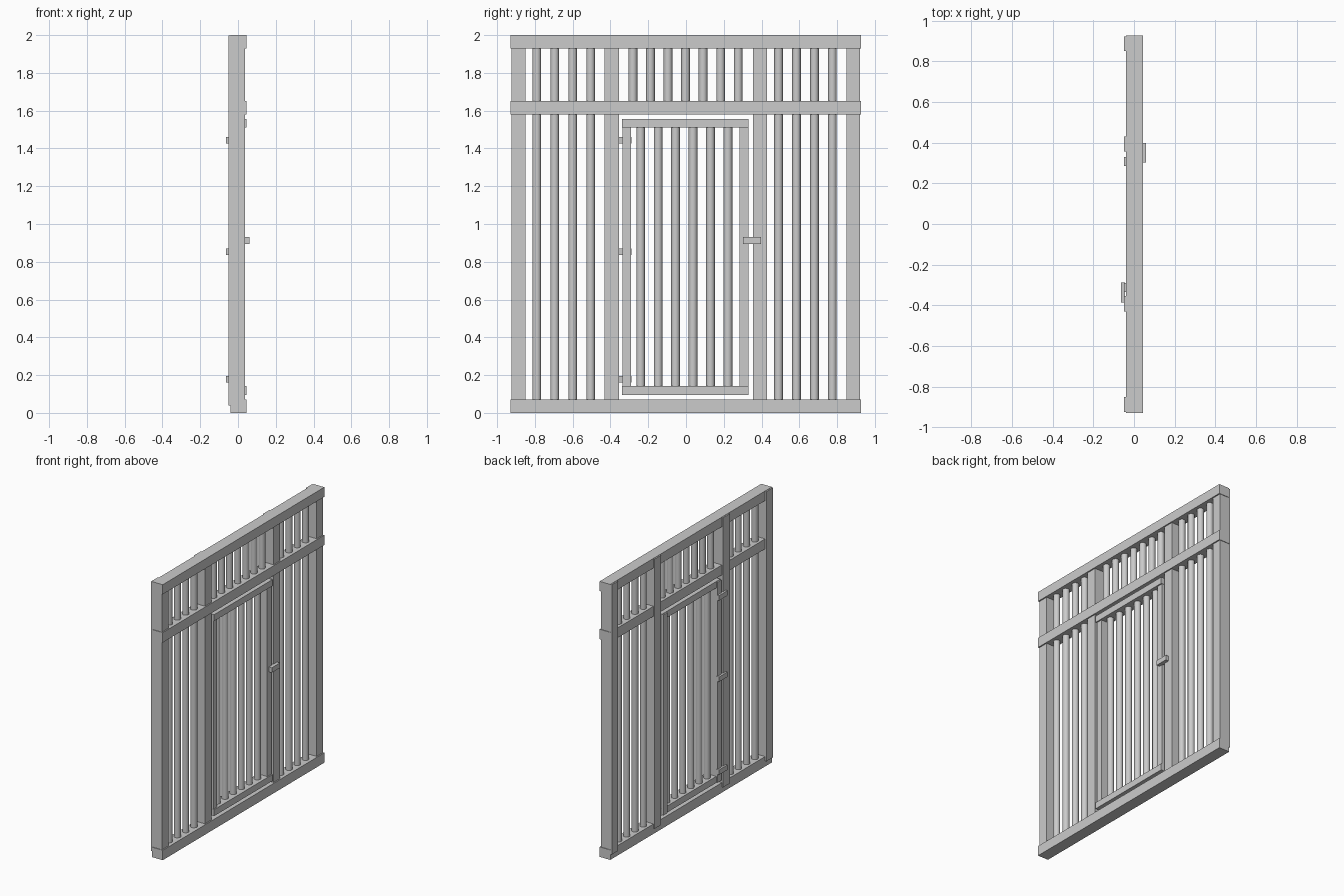
import bpy

if "Cube" in bpy.data.objects:
    bpy.data.objects.remove(bpy.data.objects["Cube"])


def box(name, x, y, z):
    """Box from (min, max) ranges on each axis."""
    bpy.ops.mesh.primitive_cube_add(size=1, location=[(a + b) / 2 for a, b in (x, y, z)])
    ob = bpy.context.object
    ob.name = name
    ob.scale = [b - a for a, b in (x, y, z)]
    bpy.ops.object.transform_apply(location=False, rotation=False, scale=True)
    return ob


def bar(name, y, z0, z1, r=0.023):
    """Round vertical bar."""
    bpy.ops.mesh.primitive_cylinder_add(vertices=16, radius=r, depth=z1 - z0,
                                        location=(0, y, (z0 + z1) / 2))
    ob = bpy.context.object
    ob.name = name
    bpy.ops.object.shade_smooth_by_angle()


def spread(first, last, n):
    return [first + (last - first) * i / (n - 1) for i in range(n)]


RAIL_X = (-0.04, 0.045)
POST_X = (-0.05, 0.036)

# Main frame: three horizontal rails
for name, z in (("bottom_rail", (0, 0.072)), ("middle_rail", (1.58, 1.652)),
                ("top_rail", (1.93, 2.0))):
    box(name, RAIL_X, (-0.928, 0.926), z)

# Main frame: four upright posts
for name, y in (("left_post", (-0.924, -0.85)), ("left_door_post", (-0.431, -0.355)),
                ("right_door_post", (0.356, 0.43)), ("right_post", (0.85, 0.922))):
    box(name, POST_X, y, (0.04, 1.998))

# Door leaf frame
for name, z in (("door_bottom_rail", (0.095, 0.142)), ("door_top_rail", (1.51, 1.557))):
    box(name, RAIL_X, (-0.338, 0.332), z)
for name, y in (("door_hinge_stile", (-0.335, -0.29)), ("door_latch_stile", (0.284, 0.33))):
    box(name, POST_X, y, (0.098, 1.554))

# Round bars in the side panels, transom and door
for y in spread(-0.79, -0.505, 4):
    bar("left_bar", y, 0.05, 1.95)
for y in spread(0.49, 0.775, 4):
    bar("right_bar", y, 0.05, 1.95)
for y in spread(-0.281, 0.276, 7):
    bar("transom_bar", y, 1.62, 1.95)
for y in spread(-0.24, 0.222, 6):
    bar("door_bar", y, 0.12, 1.53)

# Three hinges on the back and one latch on the front
for z in (0.178, 0.853, 1.443):
    box("hinge", (-0.064, -0.045), (-0.385, -0.288), (z - 0.018, z + 0.018))
box("latch", (0.03, 0.06), (0.302, 0.397), (0.895, 0.931))
